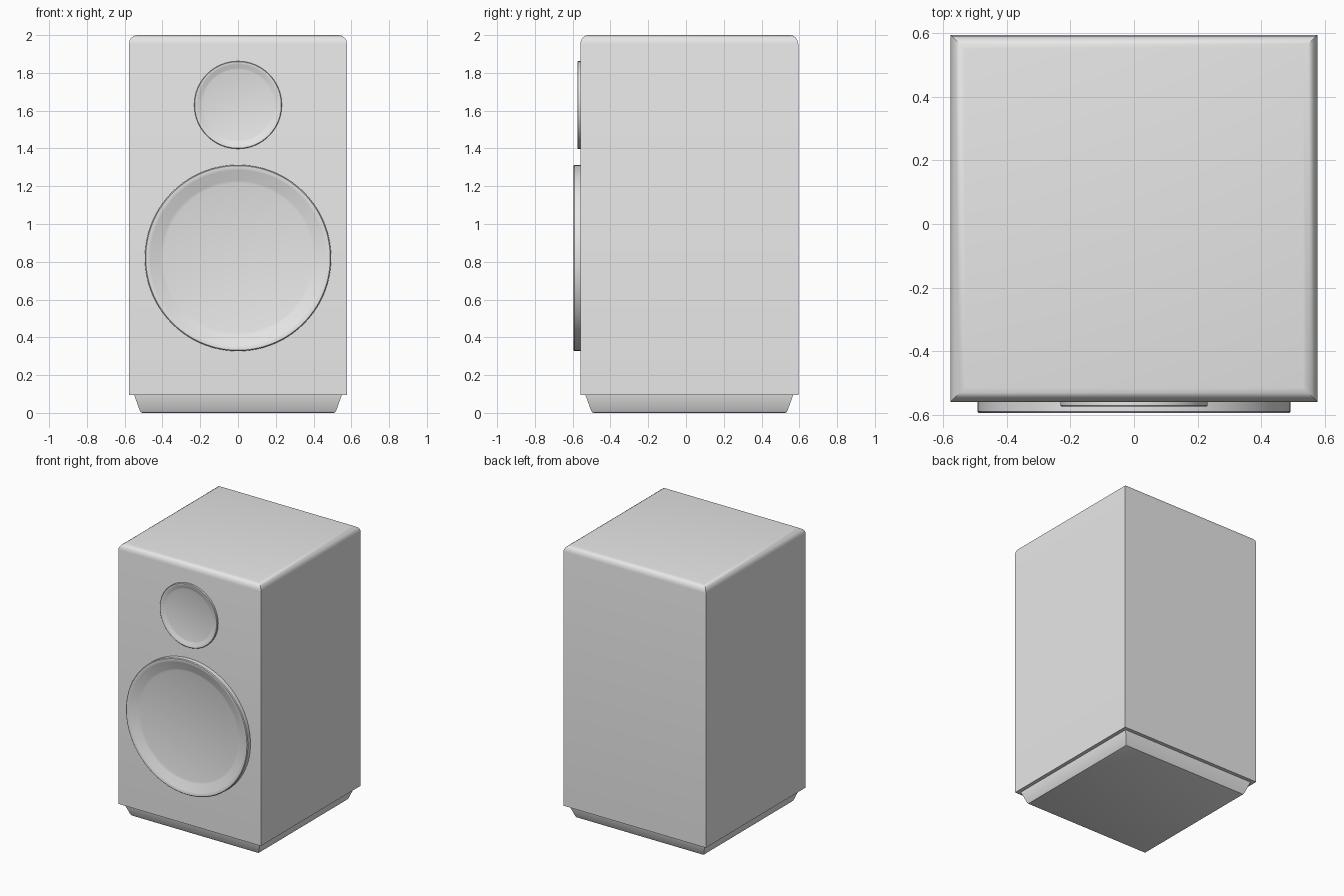
import bpy, bmesh, math

if "Cube" in bpy.data.objects:
    bpy.data.objects.remove(bpy.data.objects["Cube"])

grey = bpy.data.materials.new("light_grey")
grey.diffuse_color = (0.8, 0.8, 0.8, 1)
grey.use_nodes = True
grey.node_tree.nodes["Principled BSDF"].inputs["Base Color"].default_value = grey.diffuse_color

CY = 0.0175  # cabinet centre in depth


def finish(name, bm, angle=30):
    bmesh.ops.recalc_face_normals(bm, faces=bm.faces)
    me = bpy.data.meshes.new(name)
    bm.to_mesh(me)
    bm.free()
    me.materials.append(grey)
    ob = bpy.data.objects.new(name, me)
    bpy.context.collection.objects.link(ob)
    bpy.ops.object.select_all(action='DESELECT')
    ob.select_set(True)
    bpy.context.view_layer.objects.active = ob
    bpy.ops.object.shade_smooth_by_angle(angle=math.radians(angle))
    return ob


def bridge(bm, a, b):
    n = len(a)
    for i in range(n):
        j = (i + 1) % n
        bm.faces.new((a[i], a[j], b[j], b[i]))


def square_stack(name, profile):
    """Stack of square sections from (half width, height) pairs."""
    bm = bmesh.new()
    rings = [[bm.verts.new((sx * h, CY + sy * h, z))
              for sx, sy in ((-1, -1), (1, -1), (1, 1), (-1, 1))]
             for h, z in profile]
    for a, b in zip(rings, rings[1:]):
        bridge(bm, a, b)
    bm.faces.new(rings[0])
    bm.faces.new(rings[-1])
    return finish(name, bm)


def driver(name, z, profile, seg=96):
    """Round driver on the front face from (radius, y) pairs."""
    bm = bmesh.new()
    rings = [[bm.verts.new((r * math.cos(2 * math.pi * i / seg), y,
                            z + r * math.sin(2 * math.pi * i / seg)))
              for i in range(seg)] for r, y in profile]
    for a, b in zip(rings, rings[1:]):
        bridge(bm, a, b)
    bm.faces.new(rings[0])
    bm.faces.new(rings[-1])
    return finish(name, bm)


# cabinet with a rounded top edge
W, R = 0.577, 0.045
arc = [(W - R + R * math.cos(t), 2 - R + R * math.sin(t))
       for t in (math.pi / 2 * i / 4 for i in range(5))]
square_stack("cabinet", [(W, 0.095)] + arc)

# tapered plinth
square_stack("plinth", [(0.506, 0), (0.514, 0.003), (0.52, 0.012), (0.55, 0.095), (0.55, 0.1)])

# large and small drivers: raised rim sloping in to a flat disc
driver("woofer", 0.82, [(0.493, -0.55), (0.493, -0.59), (0.488, -0.595), (0.475, -0.595),
                        (0.465, -0.592), (0.41, -0.57), (0.395, -0.566)])
driver("tweeter", 1.63, [(0.232, -0.55), (0.232, -0.572), (0.229, -0.575), (0.222, -0.575),
                         (0.215, -0.573), (0.195, -0.565), (0.188, -0.563)])
